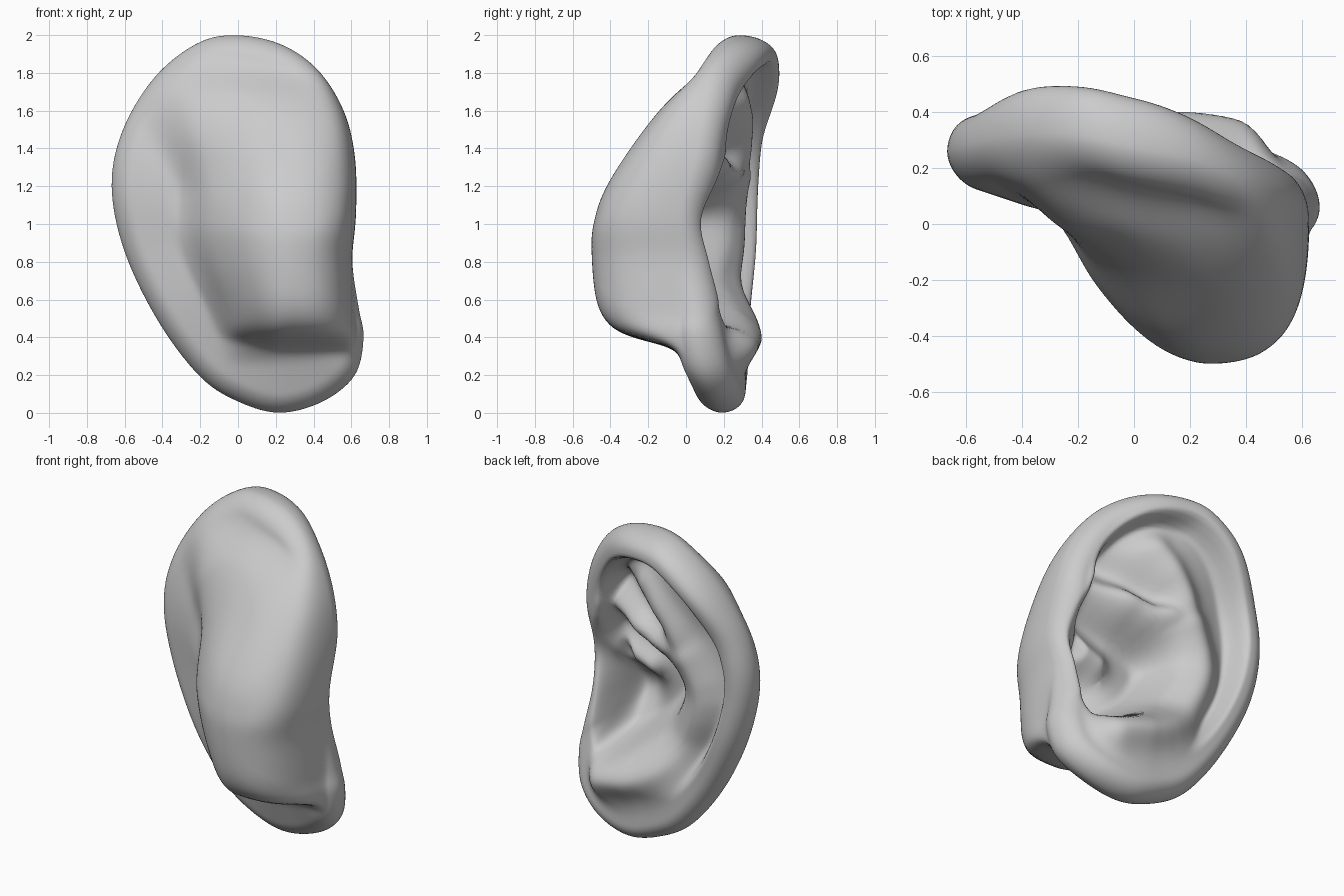
import bpy, bmesh, math
from mathutils import Vector

if "Cube" in bpy.data.objects:
    bpy.data.objects.remove(bpy.data.objects["Cube"])

SIDES, RINGS = 140, 56
CENTRE = Vector((0.2, 0.9))


def smooth(a, b, v):
    s = max(0.0, min(1.0, (v - a) / (b - a)))
    return s * s * (3 - 2 * s)


def spline(pts, closed, steps):
    """Catmull-Rom curve through the points."""
    pts = [Vector(p) for p in pts]
    n, out = len(pts), []
    for i in range(n if closed else n - 1):
        pick = (lambda k: pts[k % n]) if closed else (lambda k: pts[max(0, min(n - 1, k))])
        a, b, c, d = (pick(i + k) for k in (-1, 0, 1, 2))
        for j in range(steps):
            t = j / steps
            out.append(0.5 * (2 * b + (c - a) * t + (2 * a - 5 * b + 4 * c - d) * t ** 2
                              + (3 * b - a - 3 * c + d) * t ** 3))
    return out if closed else out + [pts[-1]]


def distance(x, z, line, closed=False):
    best = 9.0
    for i in range(0 if closed else 1, len(line)):
        ax, az = line[i - 1][0], line[i - 1][1]
        ux, uz = line[i][0] - ax, line[i][1] - az
        t = max(0.0, min(1.0, ((x - ax) * ux + (z - az) * uz) / (ux * ux + uz * uz + 1e-12)))
        best = min(best, (x - ax - ux * t) ** 2 + (z - az - uz * t) ** 2)
    return math.sqrt(best)


def inside(x, z, poly):
    hit = False
    for i in range(len(poly)):
        (ax, az), (bx, bz) = poly[i - 1][:2], poly[i][:2]
        if (az > z) != (bz > z) and x < ax + (z - az) / (bz - az) * (bx - ax):
            hit = not hit
    return hit


# Outer rim: x, z and depth y of its middle line
rim = spline([(-.02, 2, .28), (.22, 1.955, .23), (.42, 1.82, .15), (.56, 1.6, .09),
              (.62, 1.35, .05), (.625, 1.05, -.03), (.605, .8, .01), (.64, .55, .05),
              (.665, .4, .06), (.62, .2, .1), (.45, .06, .16), (.22, 0, .19),
              (0, .06, .2), (-.2, .19, .21), (-.42, .48, .22), (-.6, .85, .25),
              (-.67, 1.2, .26), (-.61, 1.5, .28), (-.44, 1.78, .32), (-.22, 1.955, .32)],
             True, SIDES // 20)

# Profile of the bulging back: z, y
back_profile = spline([(0, .19), (.12, .03), (.23, 0), (.345, -.08), (.39, -.26), (.46, -.4),
                       (.6, -.475), (.86, -.5), (1.02, -.485), (1.2, -.42), (1.47, -.25),
                       (1.65, -.11), (1.81, .07), (2, .27)], False, 8)

# Bowl outline, then ridges and grooves of the face: path, width, height
bowl = spline([(.4, .43), (.2, .52), (-.04, .74), (-.16, .99), (-.08, 1.16), (.15, 1.25),
               (.46, 1.3), (.57, 1.1), (.55, .8), (.53, .52)], True, 4)
ridges = [
    (spline([(.38, .36), (.1, .46), (-.17, .68), (-.29, 1.0), (-.2, 1.24)], False, 3), .12, .1),
    (spline([(-.2, 1.24), (.12, 1.31), (.46, 1.37)], False, 3), .06, .06),
    (spline([(-.2, 1.24), (-.12, 1.42), (.08, 1.65)], False, 3), .09, .07),
]
crus = [(.58, 1.18), (.45, 1.04), (.25, .97)]
fossa = spline([(.4, 1.55), (.25, 1.49), (.04, 1.37)], False, 3)


def profile_y(z):
    z = max(0.0, min(2.0, z))
    for a, b in zip(back_profile, back_profile[1:]):
        if z <= b[0]:
            return a[1] + (b[1] - a[1]) * max(0, z - a[0]) / max(1e-9, b[0] - a[0])
    return .27


def round_edge(d, width):
    return math.sqrt(max(0.0, 1 - (1 - min(1.0, d / width)) ** 2))


def surfaces(x, z, mid):
    d = distance(x, z, rim, True)
    # Back: thin flange plus the bulge
    back = mid - .1 * round_edge(d, .1) - .35 * min(d, .3)
    high = .3 * smooth(1.15, 1.8, z)
    start = -.33 + .22 * smooth(1.0, .35, z) - high
    u = max(0.0, min(1.0, (x - start) / (.28 + high - start)))
    left = math.sin(math.pi / 2 * u) * smooth(-.15, .3, u)
    low = smooth(.8, .4, z)
    inner = max(0.0, d - .04 * low)
    edge = math.sqrt(max(0.0, 1 - (1 - min(1.0, inner / (.34 - .05 * low))) ** 2.4))
    fade = smooth(.24, .36, z) * smooth(2.0, 1.7, z)
    shift = .15 * min(0.0, x - .2) * low
    back += min(0.0, profile_y(z + shift) - back) * left * edge * fade
    # Face: rolled rim, inner groove, bowl, ridges
    face = mid + (.12 + .05 * smooth(1.4, 1.8, z) * smooth(.4, 0, x)) * round_edge(d, .1)
    face -= .16 * smooth(.14, .2, d) * smooth(.35, .75, z)
    face += max(h * math.exp(-(distance(x, z, p) / w) ** 2) for p, w, h in ridges) * smooth(.1, .22, d)
    face -= .09 * math.exp(-(distance(x, z, fossa) / .08) ** 2) * smooth(.12, .22, d)
    if inside(x, z, bowl):
        m = smooth(0, .14, distance(x, z, bowl, True))
        canal = math.exp(-((x - .38) ** 2 + (z - .76) ** 2) / .03)
        floor = max(.75 * back + .08, -.05 - .15 * canal)
        floor += .08 * math.exp(-(distance(x, z, crus) / .08) ** 2)
        face += (min(face, floor) - face) * m
    return max(face, back + .07 * round_edge(d, .1)), back


bm = bmesh.new()
n = len(rim)
mean_y = sum(p[2] for p in rim) / n
f, b = surfaces(CENTRE[0], CENTRE[1], mean_y)
face_rows = [[bm.verts.new((CENTRE[0], f, CENTRE[1]))] * n]
back_rows = [[bm.verts.new((CENTRE[0], b, CENTRE[1]))] * n]
for r in range(1, RINGS):
    t = math.sin(math.pi / 2 * r / RINGS)
    front_row, back_row = [], []
    for p in rim:
        x, z = CENTRE + (Vector((p[0], p[1])) - CENTRE) * t
        mid = mean_y + (p[2] - mean_y) * smooth(0, .55, t)
        f, b = surfaces(x, z, mid)
        front_row.append(bm.verts.new((x, f, z)))
        back_row.append(bm.verts.new((x, b, z)))
    face_rows.append(front_row)
    back_rows.append(back_row)
edge_row = [bm.verts.new((p[0], p[2], p[1])) for p in rim]
for rows in (face_rows + [edge_row], back_rows + [edge_row]):
    for a, c in zip(rows, rows[1:]):
        for i in range(n):
            j = (i + 1) % n
            quad = [a[i], a[j], c[j], c[i]]
            bm.faces.new(quad if a[i] is not a[j] else [a[i], c[j], c[i]])
bmesh.ops.recalc_face_normals(bm, faces=bm.faces)

mesh = bpy.data.meshes.new("ear")
bm.to_mesh(mesh)
bm.free()
ear = bpy.data.objects.new("ear", mesh)
bpy.context.collection.objects.link(ear)
for poly in mesh.polygons:
    poly.use_smooth = True
soften = ear.modifiers.new("soften", 'SMOOTH')
soften.factor, soften.iterations = 0.5, 6
